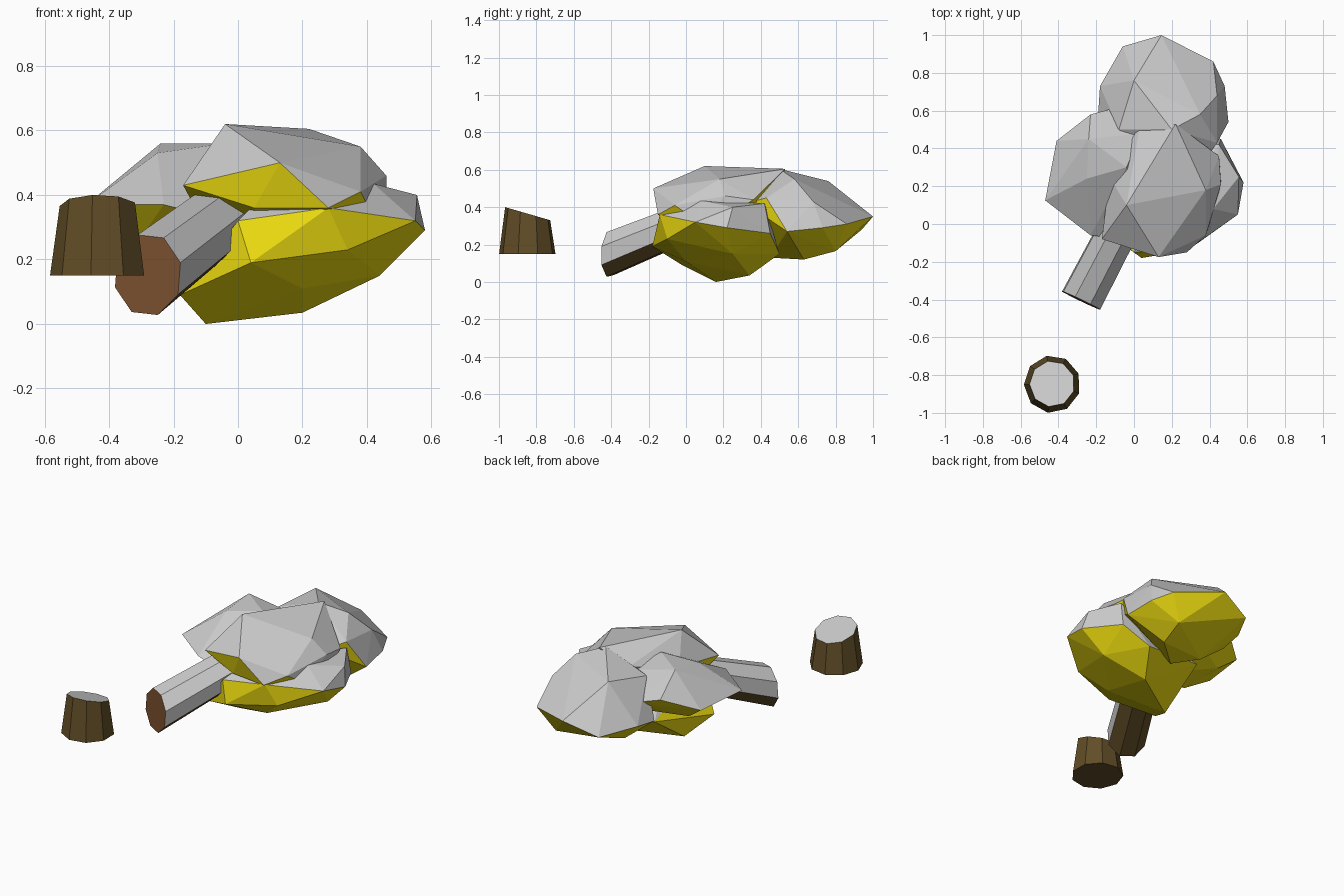
import bpy, bmesh
from math import cos, sin, pi
from mathutils import Vector

if "Cube" in bpy.data.objects:
    bpy.data.objects.remove(bpy.data.objects["Cube"])


def material(name, rgb):
    m = bpy.data.materials.new(name)
    m.diffuse_color = (*rgb, 1)
    m.use_nodes = True
    m.node_tree.nodes["Principled BSDF"].inputs["Base Color"].default_value = m.diffuse_color
    return m


SNOW = material("snow", (0.8, 0.8, 0.8))
LEAF = material("yellow_leaves", (0.88, 0.74, 0.005))
BARK = material("bark", (0.12, 0.075, 0.02))
WOOD = material("cut_wood", (0.19, 0.08, 0.028))
WIND = Vector((.35, .35, 1)).normalized()   # snow lies thicker at the back right
UP = Vector((0, 0, 1))


def finish(bm, name, mats, snow_limit, snow_dir=UP):
    """Snow on faces turned to the snowfall, base colour on the rest."""
    bmesh.ops.recalc_face_normals(bm, faces=bm.faces)
    bm.normal_update()
    for f in bm.faces:
        if f.material_index != 2:
            f.material_index = 0 if f.normal.dot(snow_dir) > snow_limit else 1
    me = bpy.data.meshes.new(name)
    bm.to_mesh(me)
    bm.free()
    for m in mats:
        me.materials.append(m)
    ob = bpy.data.objects.new(name, me)
    bpy.context.collection.objects.link(ob)
    return ob


def clump(name, points, limit=.1):
    """Faceted leaf clump: hull round a few corner points."""
    bm = bmesh.new()
    for p in points:
        bm.verts.new(p)
    bmesh.ops.convex_hull(bm, input=bm.verts)
    bmesh.ops.delete(bm, geom=[v for v in bm.verts if not v.link_faces], context='VERTS')
    finish(bm, name, (SNOW, LEAF), limit, WIND)


def log(bottom, top):
    """Closed solid between two rings; returns bmesh and its first cap."""
    bm = bmesh.new()
    a = [bm.verts.new(p) for p in bottom]
    b = [bm.verts.new(p) for p in top]
    n = len(a)
    for i in range(n):
        j = (i + 1) % n
        bm.faces.new((a[i], a[j], b[j], b[i]))
    cap = bm.faces.new(a[::-1])
    bm.faces.new(b)
    return bm, cap


# Leaf clumps of the fallen tree
clump("front_clump", [
    (-.04, .10, .62), (.22, .53, .605), (.13, -.175, .50), (.38, .18, .55),
    (-.17, -.08, .43), (.28, -.15, .36), (.05, -.12, .36), (.46, .21, .46),
    (.45, .36, .44), (.03, .52, .53), (-.13, .25, .47), (.10, .10, .22),
    (.30, .30, .22), (.38, -.06, .41), (.46, .24, .36), (.42, .06, .33),
    (.05, .45, .25), (-.10, .10, .30)])
clump("lower_clump", [
    (-.10, .16, 0), (.20, .34, .035), (.44, .25, .15), (.58, .22, .29),
    (.55, .05, .32), (.555, .25, .40), (.42, .08, .435), (.45, .42, .42),
    (.34, -.10, .23), (.28, -.14, .36), (.04, -.18, .19), (.0, -.15, .32),
    (-.18, -.02, .09), (.20, .0, .11), (.30, .50, .15), (-.10, .45, .20),
    (.46, .45, .26), (.10, .0, .42)], .3)
clump("left_clump", [
    (-.47, .125, .37), (-.41, .44, .35), (-.23, .58, .42), (-.08, .62, .38),
    (-.23, -.06, .37), (-.15, -.07, .35), (-.25, .24, .53), (-.24, .45, .56),
    (-.04, .30, .56), (-.30, .10, .27), (-.30, .40, .27), (-.05, .30, .20),
    (.0, .55, .30), (.04, .48, .50), (.05, .15, .42)])
clump("back_clump", [
    (.0, .76, .54), (.20, .50, .605), (.145, 1.0, .35), (-.06, .94, .28),
    (-.18, .73, .30), (-.19, .58, .28), (.42, .86, .31), (.48, .73, .29),
    (.50, .54, .27), (.44, .43, .45), (.33, .80, .165), (.30, .63, .12),
    (.0, .60, .13), (.10, .45, .13), (-.08, .50, .50), (.35, .58, .55),
    (.44, .68, .43), (.10, .28, .42), (.36, .32, .42)])

# Fallen trunk with a light sawn end
side, up = Vector((.9, -.43, 0)), Vector((0, .04, 1))


def trunk_ring(centre, ru, rv):
    return [Vector(centre) + side * ru * cos(t) + up * rv * sin(t)
            for t in (2 * pi * i / 8 + .3 for i in range(8))]


bm, cap = log(trunk_ring((-.28, -.405, .152), .118, .13),
              trunk_ring((.0, .13, .37), .11, .11))
bmesh.ops.inset_region(bm, faces=[cap], thickness=.014)
cap.material_index = 2
finish(bm, "fallen_trunk", (SNOW, BARK, WOOD), -.1)


# Stump with a sloping snowy top
def stump_ring(r):
    return [(-.433 + r * cos(t), -.848 + r * 1.02 * sin(t))
            for t in (2 * pi * i / 9 + .37 for i in range(9))]


bm, cap = log([(x, y, .15) for x, y in stump_ring(.15)],
              [(x, y + .002, .365 - .29 * (y + .848)) for x, y in stump_ring(.12)])
finish(bm, "stump", (SNOW, BARK), .5)
